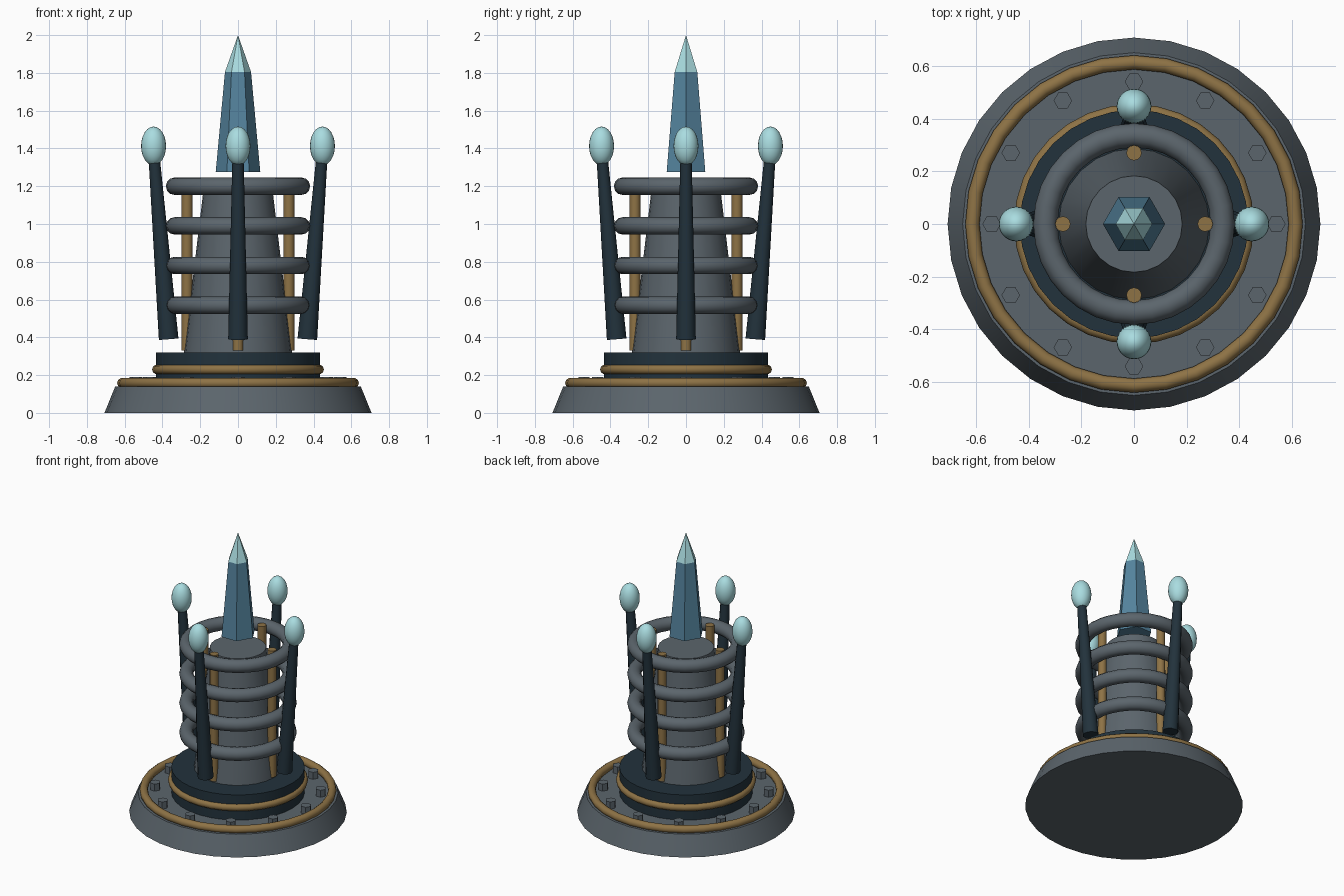
import bpy
from math import pi, cos, sin, atan2, hypot

cube = bpy.data.objects.get("Cube")
if cube:
    bpy.data.objects.remove(cube, do_unlink=True)


def material(name, rgb):
    m = bpy.data.materials.new(name)
    m.use_nodes = True
    m.diffuse_color = (*rgb, 1)
    m.node_tree.nodes["Principled BSDF"].inputs["Base Color"].default_value = (*rgb, 1)
    return m


steel = material("grey steel", (0.105, 0.13, 0.15))
navy = material("dark navy", (0.016, 0.032, 0.045))
brass = material("brass", (0.27, 0.17, 0.06))
blue = material("crystal blue", (0.09, 0.23, 0.34))
pale = material("pale crystal", (0.40, 0.72, 0.75))


def finish(name, mat, smooth=True):
    o = bpy.context.object
    o.name = name
    o.data.materials.append(mat)
    if smooth:
        bpy.ops.object.shade_smooth_by_angle(angle=pi / 4)
    return o


def cone(name, mat, z0, z1, r0, r1, sides=32, x=0, y=0, smooth=True, turn=0):
    """Upright frustum between two heights."""
    bpy.ops.mesh.primitive_cone_add(vertices=sides, radius1=r0, radius2=r1, depth=z1 - z0,
                                    location=(x, y, (z0 + z1) / 2), rotation=(0, 0, turn))
    return finish(name, mat, smooth)


def ring(name, mat, z, major, minor, sides=32, section=10):
    bpy.ops.mesh.primitive_torus_add(major_radius=major, minor_radius=minor, major_segments=sides,
                                     minor_segments=section, location=(0, 0, z))
    return finish(name, mat)


# Stepped base with brass trims
cone("base", steel, 0, 0.14, 0.707, 0.65)
ring("base_trim", brass, 0.158, 0.613, 0.027)
cone("drum", navy, 0.13, 0.32, 0.433, 0.433)
ring("drum_trim", brass, 0.23, 0.43, 0.025)

# Hexagonal bolts around the base
for i in range(12):
    a = i * pi / 6
    cone(f"bolt_{i + 1}", steel, 0.13, 0.19, 0.035, 0.035, 6,
         0.54 * cos(a), 0.54 * sin(a), False, pi / 6)

# Tapered core and the coils around it
cone("core", steel, 0.31, 1.18, 0.287, 0.183, 24)
for i in range(4):
    ring(f"coil_{i + 1}", steel, 0.57 + 0.21 * i, 0.336, 0.046, 32, 12)

# Brass rods, leaning struts and globes on the four sides
foot, head, low, high = 0.367, 0.443, 0.39, 1.34
for i, side in enumerate(("left", "back", "right", "front")):
    a = i * pi / 2
    c, s = cos(a), sin(a)
    cone(side + "_rod", brass, 0.33, 1.235, 0.029, 0.029, 12, 0.27 * c, 0.27 * s)

    mid = (foot + head) / 2
    bpy.ops.mesh.primitive_cone_add(vertices=12, radius1=0.052, radius2=0.03,
                                    depth=hypot(head - foot, high - low),
                                    location=(mid * c, mid * s, (low + high) / 2),
                                    rotation=(0, atan2(head - foot, high - low), a))
    finish(side + "_strut", navy)

    bpy.ops.mesh.primitive_uv_sphere_add(segments=24, ring_count=12, radius=1,
                                         location=(0.447 * c, 0.447 * s, 1.413))
    bpy.context.object.scale = (0.066, 0.066, 0.103)
    finish(side + "_globe", pale)

# Six-sided crystal spire
cone("spire", blue, 1.275, 1.805, 0.118, 0.069, 6, smooth=False, turn=pi / 6)
cone("spire_tip", pale, 1.805, 2.0, 0.069, 0, 6, smooth=False, turn=pi / 6)
